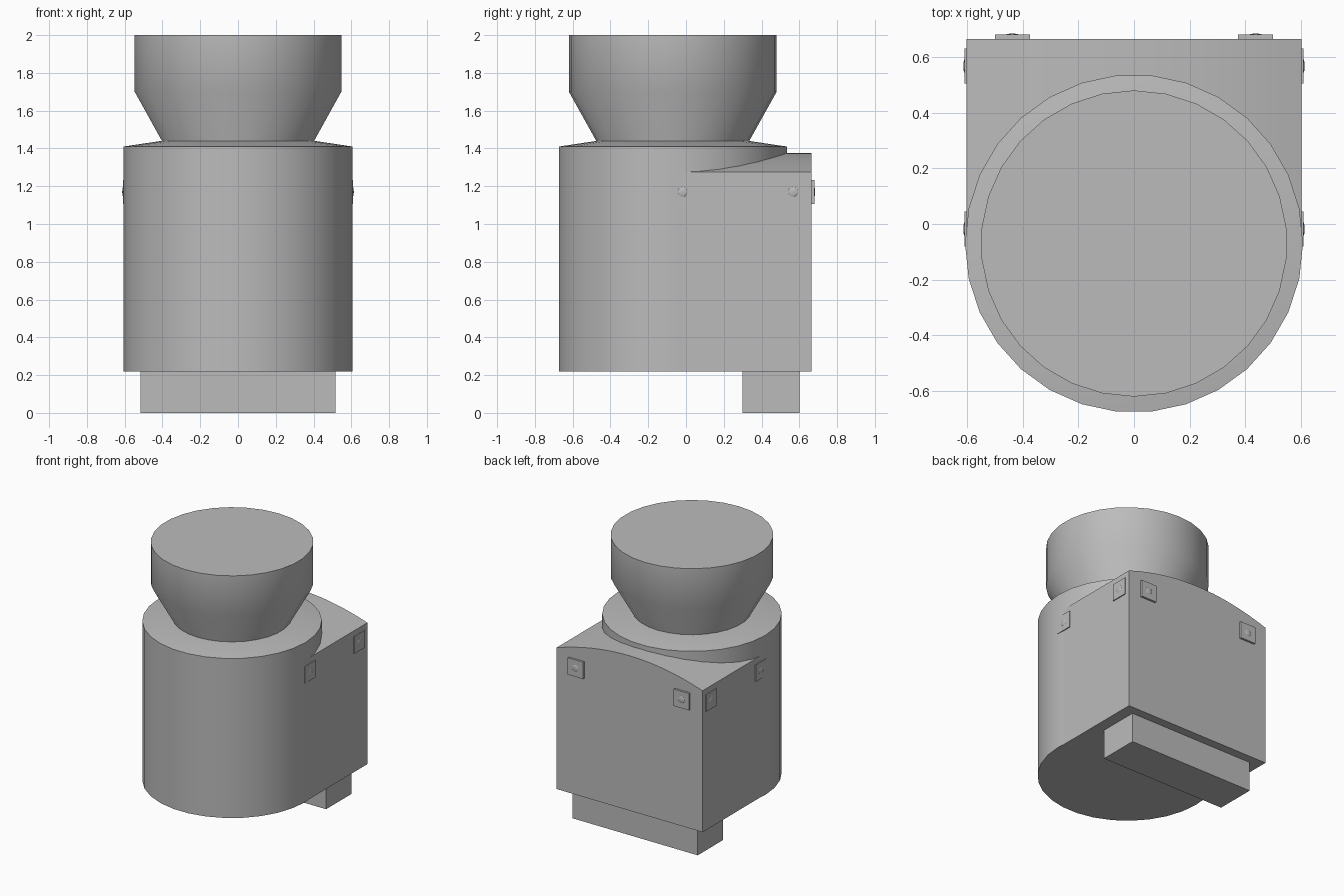
import bpy, bmesh, math
from mathutils import Matrix

cube = bpy.data.objects.get("Cube")
if cube:
    bpy.data.objects.remove(cube, do_unlink=True)

grey = bpy.data.materials.new("plain grey")
grey.use_nodes = True
COLOUR = (0.5, 0.5, 0.5, 1)
grey.diffuse_color = COLOUR
grey.node_tree.nodes["Principled BSDF"].inputs["Base Color"].default_value = COLOUR

AXIS_Y = -0.07
SIDES = 30


def finish(name, bm, smooth=False):
    bmesh.ops.recalc_face_normals(bm, faces=bm.faces)
    mesh = bpy.data.meshes.new(name)
    bm.to_mesh(mesh)
    bm.free()
    mesh.materials.append(grey)
    obj = bpy.data.objects.new(name, mesh)
    bpy.context.collection.objects.link(obj)
    if smooth:
        bpy.ops.object.select_all(action='DESELECT')
        obj.select_set(True)
        bpy.context.view_layer.objects.active = obj
        bpy.ops.object.shade_smooth_by_angle(angle=math.radians(32))
    return obj


def lathe(name, profile, turn):
    """Closed solid of revolution from (radius, height) rings."""
    bm = bmesh.new()
    rings = []
    for r, z in profile:
        angles = [turn + math.tau * i / SIDES for i in range(SIDES)]
        rings.append([bm.verts.new((r * math.cos(a), AXIS_Y + r * math.sin(a), z))
                      for a in angles])
    for low, high in zip(rings, rings[1:]):
        for i in range(SIDES):
            j = (i + 1) % SIDES
            bm.faces.new((low[i], low[j], high[j], high[i]))
    bm.faces.new(rings[0])
    bm.faces.new(rings[-1])
    return finish(name, bm, True)


def box(name, x, y, z):
    bm = bmesh.new()
    bmesh.ops.create_cube(bm, size=1)
    for v in bm.verts:
        v.co = [lo + (c + 0.5) * (hi - lo) for c, (lo, hi) in zip(v.co, (x, y, z))]
    return finish(name, bm)


def dome(name, centre, scale):
    bm = bmesh.new()
    bmesh.ops.create_uvsphere(bm, u_segments=16, v_segments=8, radius=1,
                              matrix=Matrix.Translation(centre) @ Matrix.Diagonal((*scale, 1)))
    return finish(name, bm, True)


# Round body with shallow sloping shoulder, and flared head
lathe("round_body", [(0.607, 0.22), (0.607, 1.41), (0.405, 1.44)], 0)
lathe("flared_head", [(0.405, 1.43), (0.405, 1.44), (0.55, 1.7), (0.55, 2.0)],
      math.pi / SIDES)

# Rear block with a gently arched top
bm = bmesh.new()
STEPS, HALF = 16, 0.602
outline = [(-HALF, 0.22), (HALF, 0.22)]
for i in range(STEPS + 1):
    t = 1 - 2 * i / STEPS
    outline.append((HALF * t, 1.275 + 0.1 * (1 - t * t)))
face = bm.faces.new([bm.verts.new((x, AXIS_Y, z)) for x, z in outline])
extruded = bmesh.ops.extrude_face_region(bm, geom=[face])
for item in extruded["geom"]:
    if isinstance(item, bmesh.types.BMVert):
        item.co.y = 0.665
finish("rear_block", bm, True)

# Foot bar under the block
box("foot_bar", (-0.517, 0.517), (0.3, 0.6), (0, 0.225))

# Small square plates with round studs, mirrored left and right
PLATE_Z, HALF_PLATE, STUD = 1.17, 0.063, 0.027
heights = (PLATE_Z - HALF_PLATE, PLATE_Z + HALF_PLATE)
for side, sx in (("left", 1), ("right", -1)):
    for place, y in (("front", -0.018), ("rear", 0.567)):
        xs = sorted((sx * 0.59, sx * 0.609))
        box(f"{side}_{place}_plate", xs, (y - HALF_PLATE, y + HALF_PLATE), heights)
        dome(f"{side}_{place}_stud", (sx * 0.607, y, PLATE_Z), (0.006, STUD, STUD))
    x = sx * 0.437
    box(f"{side}_back_plate", (x - HALF_PLATE, x + HALF_PLATE), (0.65, 0.68), heights)
    dome(f"{side}_back_stud", (x, 0.678, PLATE_Z), (STUD, 0.006, STUD))
